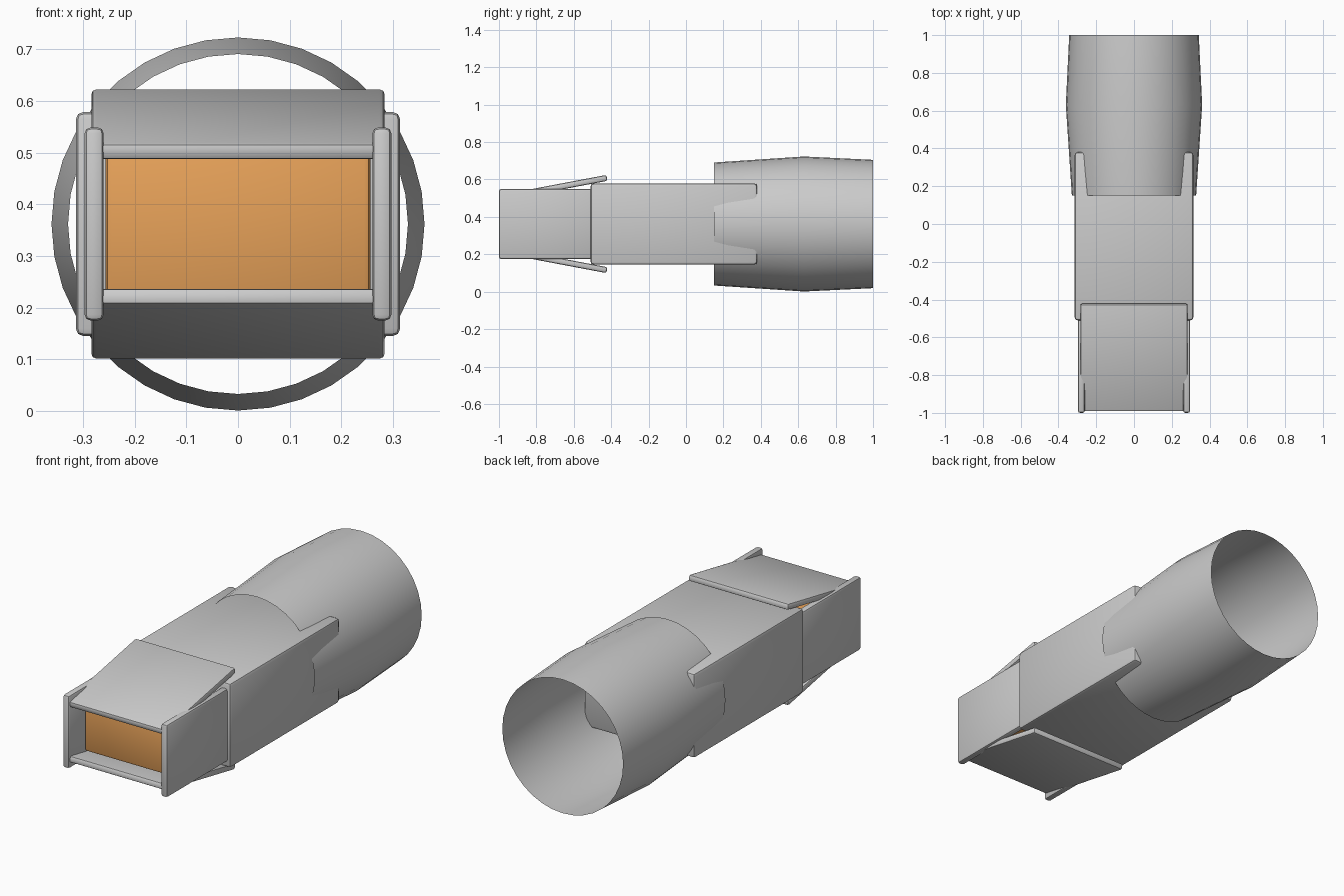
import bpy, bmesh, math

if "Cube" in bpy.data.objects:
    bpy.data.objects.remove(bpy.data.objects["Cube"])

ZC = 0.362  # height of the long axis


def smooth(ob, angle=35):
    bpy.ops.object.select_all(action='DESELECT')
    ob.select_set(True)
    bpy.context.view_layer.objects.active = ob
    bpy.ops.object.shade_smooth_by_angle(angle=math.radians(angle))


def block(name, lo, hi, bevel, tilt=0.0):
    """Bevelled box between two corners, tilted about x."""
    size = [b - a for a, b in zip(lo, hi)]
    mid = [(a + b) / 2 for a, b in zip(lo, hi)]
    bm = bmesh.new()
    bmesh.ops.create_cube(bm, size=1)
    bmesh.ops.scale(bm, vec=size, verts=bm.verts)
    bmesh.ops.bevel(bm, geom=bm.edges[:], offset=bevel, segments=2,
                    profile=0.5, affect='EDGES')
    me = bpy.data.meshes.new(name)
    bm.to_mesh(me)
    bm.free()
    ob = bpy.data.objects.new(name, me)
    bpy.context.collection.objects.link(ob)
    ob.location = mid
    ob.rotation_euler.x = tilt
    smooth(ob)
    return ob


# Open round duct: single-walled lathe along y
SIDES = 36
bm = bmesh.new()
rings = []
for y, r in ((0.15, 0.329), (0.63, 0.361), (1.0, 0.343)):
    rings.append([bm.verts.new((r * math.cos(2 * math.pi * i / SIDES), y,
                                ZC + r * math.sin(2 * math.pi * i / SIDES)))
                  for i in range(SIDES)])
for a, b in zip(rings, rings[1:]):
    for i in range(SIDES):
        j = (i + 1) % SIDES
        bm.faces.new((a[i], b[i], b[j], a[j]))
me = bpy.data.meshes.new("round_duct")
bm.to_mesh(me)
bm.free()
duct = bpy.data.objects.new("round_duct", me)
bpy.context.collection.objects.link(duct)
smooth(duct)

# Rectangular body whose rear corners poke through the duct
block("body", (-0.314, -0.51, ZC - 0.217), (0.314, 0.38, ZC + 0.217), 0.015)

# Side plates of the outlet
for side, s in (("left", -1), ("right", 1)):
    x0, x1 = sorted((s * 0.26, s * 0.297))
    block(side + "_side_plate", (x0, -1.0, ZC - 0.187),
          (x1, -0.48, ZC + 0.187), 0.012)

# Splayed upper and lower flaps
for name, s in (("upper_flap", 1), ("lower_flap", -1)):
    z = ZC + s * 0.193
    block(name, (-0.284, -0.995, z - 0.016), (0.284, -0.418, z + 0.016),
          0.01, s * math.radians(10.7))

# Glowing core recessed in the outlet
core = block("glowing_core", (-0.256, -0.88, ZC - 0.138),
             (0.256, -0.49, ZC + 0.138), 0.012)
mat = bpy.data.materials.new("orange_glow")
mat.diffuse_color = (0.80, 0.36, 0.10, 1)
mat.use_nodes = True
mat.node_tree.nodes["Principled BSDF"].inputs["Base Color"].default_value = mat.diffuse_color
core.data.materials.append(mat)
